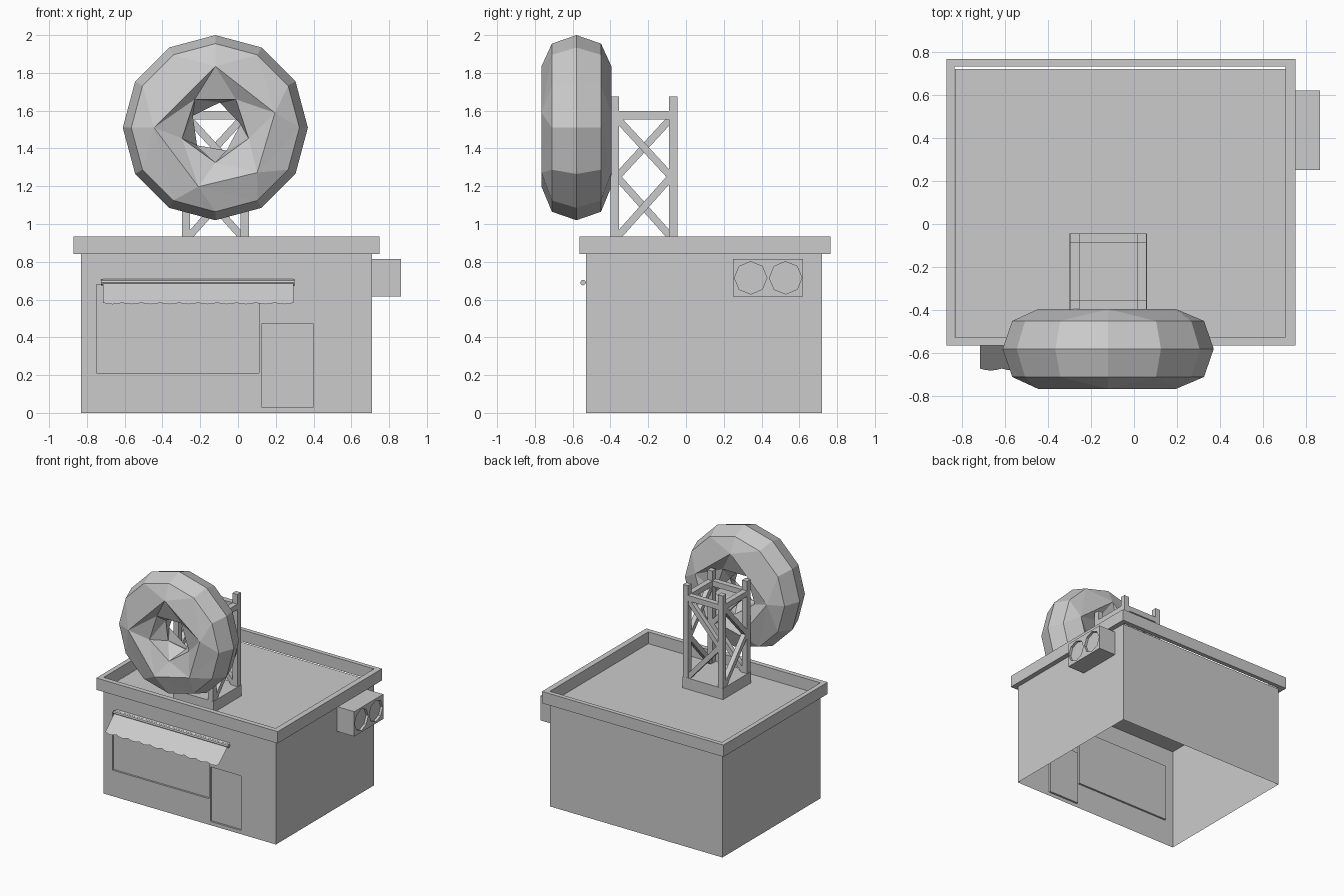
import bpy, bmesh
from math import sin, cos, pi, radians, atan2
from mathutils import Vector, Matrix

if "Cube" in bpy.data.objects:
    bpy.data.objects.remove(bpy.data.objects["Cube"])


def obj(name, bm, weld=True):
    if weld:
        bmesh.ops.remove_doubles(bm, verts=bm.verts, dist=0.0004)
    me = bpy.data.meshes.new(name)
    bm.to_mesh(me)
    bm.free()
    ob = bpy.data.objects.new(name, me)
    bpy.context.collection.objects.link(ob)
    return ob


def face(bm, pts):
    return bm.faces.new([bm.verts.new(p) for p in pts])


def box(bm, lo, hi):
    c = [(a + b) / 2 for a, b in zip(lo, hi)]
    s = [b - a for a, b in zip(lo, hi)]
    bmesh.ops.create_cube(bm, size=1, matrix=Matrix.Translation(c) @ Matrix.Diagonal((*s, 1)))


def beam(bm, a, b, width, depth_dir):
    # square bar between two points, one side facing depth_dir
    a, b = Vector(a), Vector(b)
    z = (b - a).normalized()
    y = Vector(depth_dir)
    x = y.cross(z)
    rot = Matrix((x, y, z)).transposed().to_4x4()
    bmesh.ops.create_cube(bm, size=1, matrix=Matrix.Translation((a + b) / 2) @ rot
                          @ Matrix.Diagonal((width, width, (b - a).length, 1)))


X0, X1, Y0, Y1, H = -0.83, 0.71, -0.53, 0.72, 0.84

# Shell: thin walls, open underneath, with recessed window and door
window, door = (-0.75, 0.11, 0.21, 0.68), (0.125, 0.40, 0.03, 0.47)
bm = bmesh.new()
for (ax, ay), (bx, by) in (((X1, Y0), (X1, Y1)), ((X1, Y1), (X0, Y1)), ((X0, Y1), (X0, Y0))):
    face(bm, [(ax, ay, 0), (bx, by, 0), (bx, by, H), (ax, ay, H)])
xs = sorted([X0, X1, *window[:2], *door[:2]])
zs = sorted([0, H, *window[2:], *door[2:]])
for xa, xb in zip(xs, xs[1:]):
    for za, zb in zip(zs, zs[1:]):
        cx, cz = (xa + xb) / 2, (za + zb) / 2
        if not any(o[0] < cx < o[1] and o[2] < cz < o[3] for o in (window, door)):
            face(bm, [(xa, Y0, za), (xb, Y0, za), (xb, Y0, zb), (xa, Y0, zb)])
for xa, xb, za, zb in (window, door):
    rim = [(xa, za), (xb, za), (xb, zb), (xa, zb)]
    yb = Y0 + 0.015
    face(bm, [(x, yb, z) for x, z in rim])
    for (ax, az), (bx, bz) in zip(rim, rim[1:] + rim[:1]):
        face(bm, [(ax, Y0, az), (bx, Y0, bz), (bx, yb, bz), (ax, yb, az)])
obj("shop_walls", bm)

# Flat roof deck
bm = bmesh.new()
face(bm, [(X0, Y0, H), (X1, Y0, H), (X1, Y1, H), (X0, Y1, H)])
obj("roof_deck", bm)

# Parapet: rectangular ring around the roof
bm = bmesh.new()
outer = [(-0.87, -0.565), (0.75, -0.565), (0.75, 0.765), (-0.87, 0.765)]
inner = [(-0.832, -0.525), (0.704, -0.525), (0.704, 0.73), (-0.832, 0.73)]
T = 0.935
for i in range(4):
    j = (i + 1) % 4
    (a, b), (c, d) = (outer[i], outer[j]), (inner[i], inner[j])
    for p, q, zp, zq in ((a, b, H, T), (d, c, H, T)):
        face(bm, [(*p, zp), (*q, zp), (*q, zq), (*p, zq)])
    face(bm, [(*a, T), (*b, T), (*d, T), (*c, T)])
    face(bm, [(*a, H), (*c, H), (*d, H), (*b, H)])
obj("parapet", bm)

# Awning: slanted sheet with a scalloped lower edge
bm = bmesh.new()
ax0, ax1, n, sub = -0.715, 0.295, 10, 4
prev = None
for i in range(n * sub + 1):
    x = ax0 + (ax1 - ax0) * i / (n * sub)
    t = 0.94 + 0.06 * abs(sin(pi * i / sub))
    pair = [bm.verts.new((x, -0.53 - 0.15 * t, 0.71 - 0.135 * t)), bm.verts.new((x, -0.53, 0.71))]
    if prev:
        bm.faces.new([prev[0], pair[0], pair[1], prev[1]])
    prev = pair
obj("awning", bm)

# Awning rod
bm = bmesh.new()
bmesh.ops.create_cone(bm, cap_ends=True, segments=8, radius1=0.015, radius2=0.015, depth=1.025,
                      matrix=Matrix.Translation((-0.2125, -0.545, 0.69)) @ Matrix.Rotation(pi / 2, 4, 'Y'))
obj("awning_rod", bm)

# Wall cooling unit with two recessed round fans
bm = bmesh.new()
ux, uy0, uy1, uz0, uz1, ym = 0.863, 0.25, 0.62, 0.615, 0.815, 0.435
box(bm, (0.71, uy0, uz0), (ux, uy1, uz1))
bm.faces.ensure_lookup_table()
bmesh.ops.delete(bm, geom=[f for f in bm.faces if f.normal.x > 0.9], context='FACES_ONLY')
for ya, yb in ((uy0, ym), (ym, uy1)):
    cy, cz = (ya + yb) / 2, (uz0 + uz1) / 2
    ring = [(cy + 0.086 * cos(k * pi / 4), cz + 0.086 * sin(k * pi / 4)) for k in range(8)]
    hy, hz = (yb - ya) / 2, (uz1 - uz0) / 2
    edge = []
    for k in range(8):
        c, s = cos(k * pi / 4), sin(k * pi / 4)
        m = max(abs(c), abs(s))
        edge.append((cy + hy * c / m, cz + hz * s / m))
    for k in range(8):
        j = (k + 1) % 8
        face(bm, [(ux, *edge[k]), (ux, *edge[j]), (ux, *ring[j]), (ux, *ring[k])])
        face(bm, [(ux, *ring[k]), (ux, *ring[j]), (ux - 0.02, *ring[j]), (ux - 0.02, *ring[k])])
    face(bm, [(ux - 0.02, *p) for p in ring])
obj("cooling_unit", bm)

# Sign tower: base block, four posts, top beams, zigzag braces
C = Vector((-0.12, -0.222, 0))
bm = bmesh.new()
box(bm, (C.x - 0.18, C.y - 0.178, H), (C.x + 0.18, C.y + 0.178, 0.93))
obj("tower_base", bm)
bm = bmesh.new()
P, W = 0.155, 0.044
for k in range(4):
    rot = Matrix.Rotation(k * pi / 2, 3, 'Z')
    at = lambda x, y, z: C + rot @ Vector((x, y, z))
    out = rot @ Vector((0, 1, 0))
    beam(bm, at(P, P, 0.92), at(P, P, 1.675), W, out)
    beam(bm, at(P, P, 1.575), at(-P, P, 1.575), W, out)
    d = P - 0.012
    beam(bm, at(d, P, 1.56), at(-d, P, 1.25), 0.038, out)
    beam(bm, at(-d, P, 1.25), at(d, P, 0.93), 0.038, out)
obj("tower_frame", bm, weld=False)

# Ring sign: coarse torus whose rings thin out towards the hole
bm = bmesh.new()
O = Vector((-0.12, -0.58, 1.51))


def ring_verts(r, y, angles):
    return [bm.verts.new(O + Vector((r * cos(radians(a)), y, r * sin(radians(a))))) for a in angles]


def stitch(A, aa, B, ab):
    # triangulate between two rings of different counts by advancing angle
    i = j = 0
    na, nb = len(A), len(B)
    while i < na or j < nb:
        next_a = aa[i % na] + 360 * (i // na) + 360 / na
        next_b = ab[j % nb] + 360 * (j // nb) + 360 / nb
        if j >= nb or (i < na and next_a <= next_b):
            bm.faces.new([A[i % na], A[(i + 1) % na], B[j % nb]])
            i += 1
        else:
            bm.faces.new([A[i % na], B[(j + 1) % nb], B[j % nb]])
            j += 1


twelve = [90 + 30 * k for k in range(12)]
five = [90, 180, 254, 313, 374]
five_in = [126, 198, 270, 342, 414]
five_hole = [80 + 72 * k for k in range(5)]
rim_ring = ring_verts(0.49, 0, twelve)
hole_ring = ring_verts(0.135, 0, five_hole)
for s in (-1, 1):
    r1 = ring_verts(0.445, s * 0.13, twelve)
    r2 = ring_verts(0.325, s * 0.185, five)
    r3 = ring_verts(0.185, s * 0.127, five_in)
    for k in range(12):
        bm.faces.new([rim_ring[k], rim_ring[(k + 1) % 12], r1[(k + 1) % 12], r1[k]])
    stitch(r1, twelve, r2, five)
    stitch(r2, five, r3, five_in)
    stitch(hole_ring, five_hole, r3, five_in)
bmesh.ops.recalc_face_normals(bm, faces=bm.faces)
obj("ring_sign", bm)
